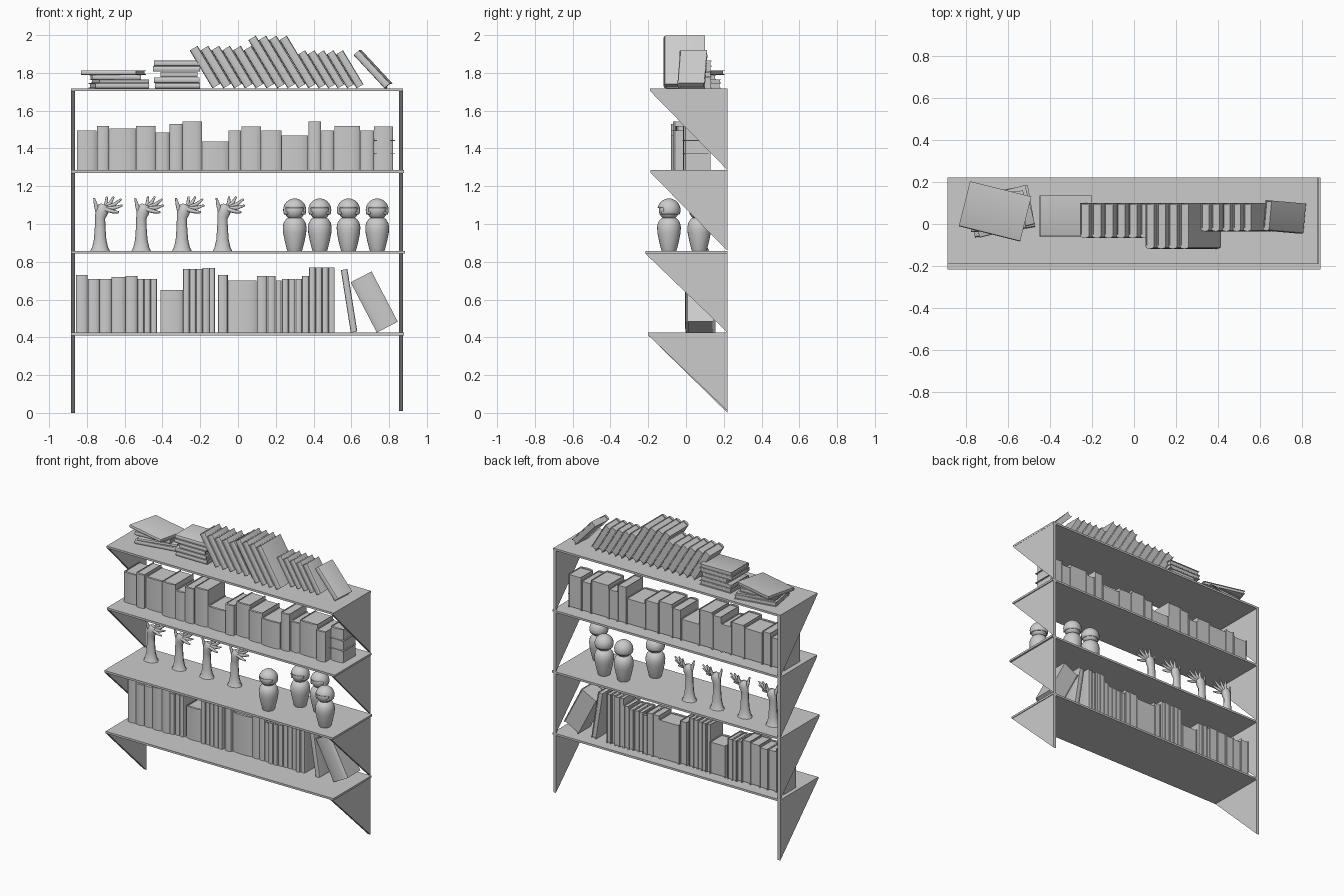
import bpy, bmesh, math, random
from mathutils import Matrix, Vector

if "Cube" in bpy.data.objects:
    bpy.data.objects.remove(bpy.data.objects["Cube"])
random.seed(4)

grey = bpy.data.materials.new("plain_grey")
grey.use_nodes = True
grey.diffuse_color = (0.6, 0.6, 0.6, 1)
grey.node_tree.nodes["Principled BSDF"].inputs["Base Color"].default_value = (0.6, 0.6, 0.6, 1)


def add(name, data, matrix=Matrix()):
    ob = bpy.data.objects.new(name, data)
    bpy.context.collection.objects.link(ob)
    ob.matrix_world = matrix
    if not data.materials:
        data.materials.append(grey)
    return ob


def finish(name, bm, matrix=Matrix(), smooth=False):
    bmesh.ops.recalc_face_normals(bm, faces=bm.faces)
    me = bpy.data.meshes.new(name)
    bm.to_mesh(me)
    bm.free()
    ob = add(name, me, matrix)
    if smooth:
        bpy.ops.object.select_all(action='DESELECT')
        bpy.context.view_layer.objects.active = ob
        ob.select_set(True)
        bpy.ops.object.shade_smooth_by_angle(angle=math.radians(35))
    return ob


def prism(bm, pts, offset):
    """Closed outline extruded along an offset."""
    f = bm.faces.new([bm.verts.new(p) for p in pts])
    r = bmesh.ops.extrude_face_region(bm, geom=[f])
    verts = [v for v in r["geom"] if isinstance(v, bmesh.types.BMVert)]
    bmesh.ops.translate(bm, verts=verts, vec=offset)


def box(bm, x0, x1, y0, y1, z0, z1):
    prism(bm, [(x0, y0, z0), (x1, y0, z0), (x1, y1, z0), (x0, y1, z0)], (0, 0, z1 - z0))


def book(name, w, d, h, matrix):
    """Cover with a rounded spine facing -y and a recessed page block."""
    t = min(0.005, w * 0.15)
    bulge = min(0.012, w * 0.25)
    arc = []
    for i in range(7):
        a = math.pi * i / 6
        arc.append((w / 2 - w / 2 * math.cos(a), bulge * (1 - math.sin(a)), 0))
    e = bulge + t
    outline = [(0, d, 0)] + arc + [(w, d, 0), (w - t, d, 0), (w - t, e, 0), (t, e, 0), (t, d, 0)]
    bm = bmesh.new()
    prism(bm, outline, (0, 0, h))
    box(bm, t, w - t, e, d - 0.005, 0.005, h - 0.005)
    return finish(name, bm, matrix, True)


def upright(name, x, y, z, w, d, h, lean=0.0, yaw=0.0):
    m = (Matrix.Translation((x, y, z)) @ Matrix.Rotation(math.radians(yaw), 4, 'Z')
         @ Matrix.Rotation(-math.radians(lean), 4, 'Y'))
    return book(name, w, d, h, m)


def lying(name, x, y, z, thick, depth, length, yaw=0.0):
    m = (Matrix.Translation((x, y, z + thick / 2)) @ Matrix.Rotation(math.radians(yaw), 4, 'Z')
         @ Matrix.Rotation(math.pi / 2, 4, 'Y')
         @ Matrix.Translation((-thick / 2, -depth / 2, -length / 2)))
    return book(name, thick, depth, length, m)


# Shelf boards, each on two triangular side brackets
levels = [(0.425, -0.20, 0.878), (0.857, -0.215, 0.885), (1.285, -0.187, 0.88), (1.718, -0.19, 0.874)]
BACK, T = 0.22, 0.014
below = 0.0
for i, (z, front, xr) in enumerate(levels, 1):
    bm = bmesh.new()
    box(bm, -0.885, xr, front, BACK, z - T, z)
    finish(f"shelf_{i}", bm)
    for side, x in (("right", -0.884), ("left", 0.853)):
        bm = bmesh.new()
        foot = below + (0.01 if side == "left" and i == 1 else 0)
        prism(bm, [(x, front, z - T), (x, BACK, z - T), (x, BACK, foot)], (0.02, 0, 0))
        finish(f"bracket_{side}_{i}", bm)
    below = z

# Lower shelf: (count, width, height) runs of upright books
Z = 0.425
x = -0.858
runs = [(1, .063, .305), (2, .063, .285), (1, .074, .295), (1, .063, .30), (3, .035, .285),
        (1, .016, .0), (1, .121, .225), (3, .034, .338), (2, .034, .342), (1, .014, .0),
        (1, .053, .305), (1, .153, .275), (1, .055, .30), (1, .045, .30), (1, .032, .275),
        (3, .036, .285), (1, .037, .30), (4, .034, .345)]
n = 0
for count, w, h in runs:
    for _ in range(count):
        if h:
            n += 1
            upright(f"lower_book_{n}", x, random.uniform(-0.005, 0.012), Z, w - 0.001, 0.145, h)
        x += w
upright("lower_book_leaning_thin", 0.597, 0, Z, 0.035, 0.145, 0.335, 9)
upright("lower_book_leaning_thick", 0.735, -0.005, Z, 0.125, 0.15, 0.30, 27.5)

# Third shelf: wide upright books (width, height)
Z = 1.285
x = -0.852
for n, (w, h) in enumerate([(.105, .21), (.066, .235), (.142, .22), (.103, .235), (.074, .20),
                            (.069, .245), (.103, .258), (.14, .152), (.068, .21), (.106, .232),
                            (.106, .21), (.142, .183), (.069, .258), (.069, .21), (.137, .235),
                            (.074, .21), (.10, .232)], 1):
    last = n == 17
    y = -0.015 if last else random.choice((-0.08, -0.07, -0.055))
    upright(f"upper_book_{n}", x, y, Z, w - 0.001, 0.13 - y, h)
    x += w
bm = bmesh.new()
for z in (1.37, 1.44):
    box(bm, 0.715, 0.83, -0.019, 0.12, z, z + 0.004)
finish("book_bands", bm)

# Top shelf: two stacks of lying books
Z = 1.718
for n, (bx, by, z, t, d, l, yaw) in enumerate([
        (-.63, .06, 0, .028, .20, .29, 10), (-.625, .06, .028, .018, .19, .27, 14),
        (-.65, .06, .046, .026, .18, .26, 4), (-.66, .06, .072, .023, .22, .30, -14)], 1):
    lying(f"loose_stack_book_{n}", bx, by, Z + z, t, d, l, yaw)
for n, (x0, x1) in enumerate([(-.44, -.20), (-.445, -.205), (-.41, -.215), (-.45, -.20), (-.445, -.20)]):
    lying(f"neat_stack_book_{n + 1}", (x0 + x1) / 2, 0.037, Z + n * 0.0295, 0.029, 0.195, x1 - x0)

# Top shelf: row of leaning books (count, thickness, height, front)
x, n = -0.135, 0
for count, w, h, y in [(6, .049, .234, -.067), (4, .047, .298, -.118), (5, .043, .21, -.035)]:
    for _ in range(count):
        n += 1
        upright(f"leaning_book_{n}", x, y, Z, w - 0.001, 0.1 - y, h, 31)
        x += w / math.cos(math.radians(31))
upright("leaning_book_end", 0.775, -0.045, Z, 0.04, 0.145, 0.24, 43, -5)

# Hand sculptures: flared arm, palm and spread fingers as tapered tubes
hand = bpy.data.curves.new("hand_sculpture", 'CURVE')
hand.dimensions = '3D'
hand.bevel_depth = 1.0
hand.bevel_resolution = 2
hand.use_fill_caps = True
tubes = [[(0, 0, 0, .052), (0, 0, .02, .042), (0, 0, .06, .033), (0, 0, .13, .028),
          (.0, 0, .175, .027), (.008, 0, .205, .034), (.018, 0, .235, .03), (.022, 0, .245, .018)],
         [(-.012, 0, .20, .012), (-.022, -.005, .24, .011), (-.032, -.01, .28, .005)]]
for tx, ty, tz in [(.035, .03, .288), (.072, .015, .288), (.112, .0, .275), (.118, -.015, .242), (.10, -.03, .205)]:
    root = Vector((.022, ty * 0.5, .222))
    tip = Vector((tx, ty, tz))
    mid = root.lerp(tip, 0.55) + Vector((.004, 0, -.004))
    tubes.append([(*root, .012), (*mid, .010), (*tip, .005)])
for pts in tubes:
    s = hand.splines.new('POLY')
    s.points.add(len(pts) - 1)
    s.use_smooth = True
    for p, (px, py, pz, r) in zip(s.points, pts):
        p.co = (px, py, pz, 1)
        p.radius = r
for n, hx in enumerate((-0.73, -0.512, -0.297, -0.082), 1):
    add(f"hand_sculpture_{n}", hand, Matrix.Translation((hx, 0.08, 0.857)) @ Matrix.Diagonal((1, .8, 1, 1)))

# Dolls: turned body, round head, bobbed hair
profile = [(0, 0), (.038, 0), (.042, .01), (.052, .05), (.061, .095), (.063, .125),
           (.058, .15), (.045, .17), (.03, .178), (0, .18)]
for n, (dx, dy) in enumerate([(.30, -.09), (.433, .07), (.585, .07), (.737, -.09)], 1):
    base = Matrix.Translation((dx, dy, 0.857))
    bm = bmesh.new()
    verts = [bm.verts.new((r, 0, z)) for r, z in profile]
    edges = [bm.edges.new(e) for e in zip(verts, verts[1:])]
    bmesh.ops.spin(bm, geom=verts + edges, axis=(0, 0, 1), cent=(0, 0, 0), angle=math.tau, steps=24)
    bmesh.ops.remove_doubles(bm, verts=bm.verts, dist=1e-5)
    finish(f"doll_body_{n}", bm, base, True)
    head = base @ Matrix.Translation((0, 0, 0.217))
    bm = bmesh.new()
    bmesh.ops.create_uvsphere(bm, u_segments=24, v_segments=16, radius=0.054)
    finish(f"doll_head_{n}", bm, head, True)
    bm = bmesh.new()
    bmesh.ops.create_uvsphere(bm, u_segments=24, v_segments=16, radius=0.061)
    bare = []
    for f in bm.faces:
        c = f.calc_center_median()
        if c.z < -0.028 or (c.z < 0.01 and c.y < -0.036):
            bare.append(f)
    bmesh.ops.delete(bm, geom=bare, context='FACES')
    hair = finish(f"doll_hair_{n}", bm, head, True)
    mod = hair.modifiers.new("thickness", 'SOLIDIFY')
    mod.thickness = 0.009
    mod.offset = -1
